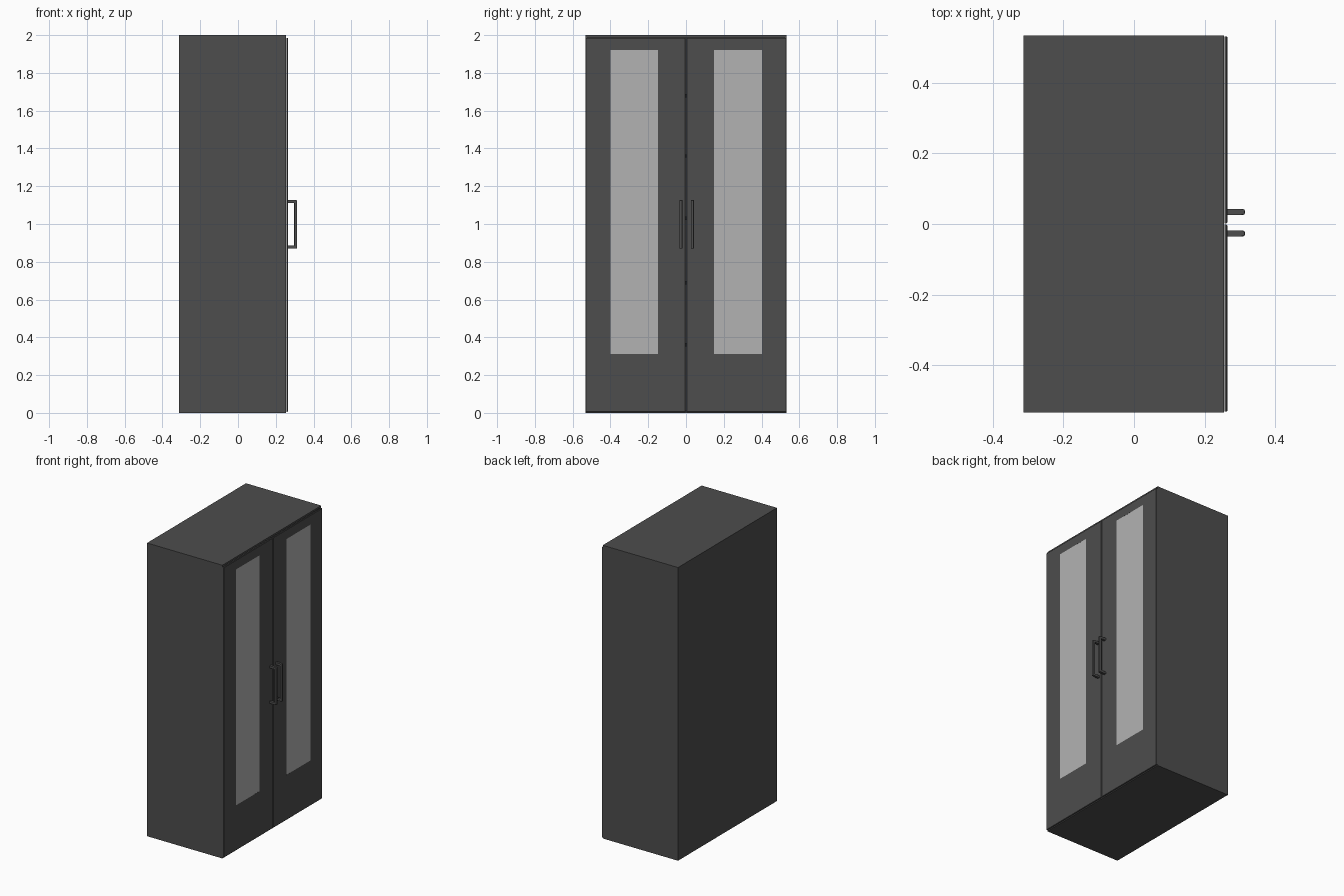
import bpy, bmesh
from mathutils import Vector

if "Cube" in bpy.data.objects:
    bpy.data.objects.remove(bpy.data.objects["Cube"])


def material(name, value):
    m = bpy.data.materials.new(name)
    m.diffuse_color = (value, value, value, 1)
    m.use_nodes = True
    m.node_tree.nodes["Principled BSDF"].inputs["Base Color"].default_value = m.diffuse_color
    return m


DARK = material("dark_paint", 0.075)
PALE = material("frosted_pane", 0.45)


def finish(name, bm, mat):
    bmesh.ops.recalc_face_normals(bm, faces=bm.faces)
    me = bpy.data.meshes.new(name)
    bm.to_mesh(me)
    bm.free()
    me.materials.append(mat)
    ob = bpy.data.objects.new(name, me)
    bpy.context.collection.objects.link(ob)
    return ob


def add_box(bm, lo, hi):
    lo, hi = Vector(lo), Vector(hi)
    verts = bmesh.ops.create_cube(bm, size=1)["verts"]
    for v in verts:
        v.co = (lo + hi) / 2 + v.co * (hi - lo)
    return verts


def box(name, lo, hi, mat):
    bm = bmesh.new()
    add_box(bm, lo, hi)
    return finish(name, bm, mat)


def front_face(bm):
    return max(bm.faces, key=lambda f: f.calc_center_median().x)


# Cabinet shell, hollowed from the door side
X0, XF, HW = -0.313, 0.255, 0.533
bm = bmesh.new()
add_box(bm, (X0, -HW, 0), (XF, HW, 2))
front = front_face(bm)
bmesh.ops.inset_region(bm, faces=[front], thickness=0.018)
for v in front.verts:
    v.co.x = XF
inner = bmesh.ops.extrude_face_region(bm, geom=[front])
bmesh.ops.delete(bm, geom=[front], context="FACES_ONLY")
for v in [g for g in inner["geom"] if isinstance(g, bmesh.types.BMVert)]:
    v.co.x = X0 + 0.018
finish("cabinet_shell", bm, DARK)

# Shelves
for i, z in enumerate((0.36, 0.69, 1.03, 1.36, 1.68)):
    box(f"shelf_{i + 1}", (X0 + 0.018, -0.515, z - 0.009),
        (0.235, 0.515, z + 0.009), DARK)


# Door frame: two rectangular loops joined front, back, inside and outside
def door_frame(name, y0, y1, w0, w1):
    bm = bmesh.new()

    def loop(x, a, b, c, d):
        return [bm.verts.new((x, y, z)) for y, z in ((a, c), (b, c), (b, d), (a, d))]

    xa, xb = XF + 0.001, 0.264
    loops = [loop(xa, y0, y1, 0.006, 1.986), loop(xb - 0.002, y0, y1, 0.006, 1.986),
             loop(xb, y0 + 0.002, y1 - 0.002, 0.008, 1.984),
             loop(xb, w0, w1, 0.313, 1.922), loop(xa, w0, w1, 0.313, 1.922)]
    for k in range(5):
        p, q = loops[k], loops[(k + 1) % 5]
        for i in range(4):
            j = (i + 1) % 4
            bm.faces.new((p[i], p[j], q[j], q[i]))
    finish(name, bm, DARK)


# Doors with flush panes and pull handles
for side, y0, y1, w0, w1, hy in (("left", -0.531, -0.002, -0.401, -0.147, -0.027),
                                 ("right", 0.002, 0.531, 0.147, 0.403, 0.034)):
    door_frame(f"{side}_door_frame", y0, y1, w0, w1)
    box(f"{side}_door_pane", (0.257, w0, 0.313), (0.2638, w1, 1.922), PALE)

    r = 0.008
    grip = box(f"{side}_handle_grip", (0.297, hy - r, 0.87), (0.3135, hy + r, 1.126), DARK)
    bev = grip.modifiers.new("chamfer", "BEVEL")
    bev.width, bev.segments = 0.004, 2
    for label, z in (("lower", 0.87), ("upper", 1.111)):
        box(f"{side}_handle_{label}_post", (0.263, hy - r, z),
            (0.304, hy + r, z + 0.015), DARK)
